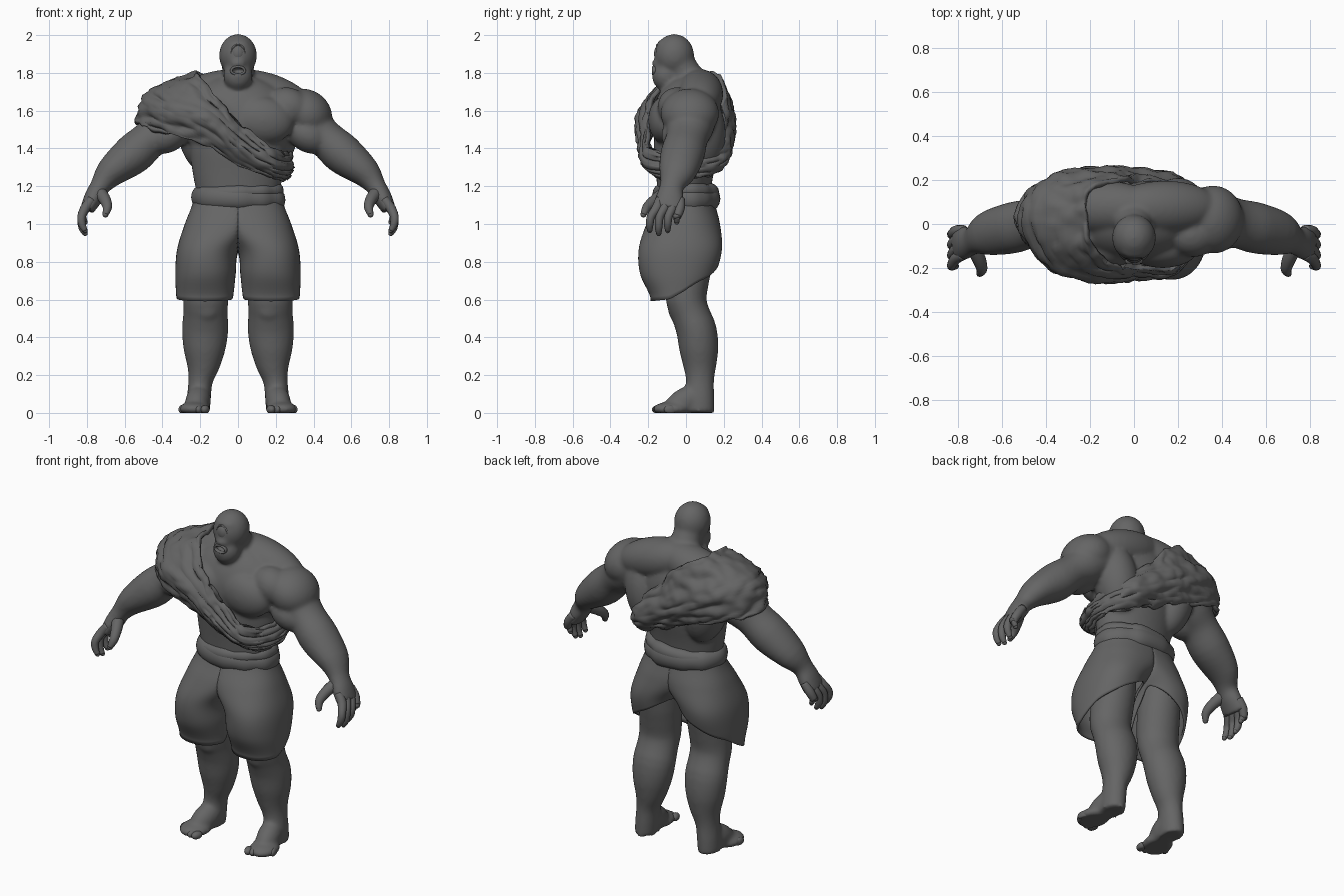
import bpy, bmesh, math
from mathutils import Vector, Matrix, Euler, noise

cube = bpy.data.objects.get("Cube")
if cube:
    bpy.data.objects.remove(cube, do_unlink=True)

grey = bpy.data.materials.new("clay_grey")
grey.use_nodes = True
TONE = (0.13, 0.13, 0.13, 1)
grey.diffuse_color = TONE
grey.node_tree.nodes["Principled BSDF"].inputs["Base Color"].default_value = TONE


def finish(bm, name):
    bmesh.ops.recalc_face_normals(bm, faces=bm.faces)
    mesh = bpy.data.meshes.new(name)
    bm.to_mesh(mesh)
    bm.free()
    mesh.materials.append(grey)
    mesh.shade_smooth()
    ob = bpy.data.objects.new(name, mesh)
    bpy.context.collection.objects.link(ob)
    return ob


def mirror(bm):
    twin = bmesh.ops.duplicate(bm, geom=bm.verts[:] + bm.edges[:] + bm.faces[:])["geom"]
    for v in twin:
        if isinstance(v, bmesh.types.BMVert):
            v.co.x *= -1


def flatten_soles(bm):
    for v in bm.verts:
        v.co.z = max(v.co.z, 0)


def spline(pts, t):
    """Smooth curve through a list of tuples, t in 0..1."""
    f = min(max(t, 0), 1) * (len(pts) - 1)
    i = min(int(f), len(pts) - 2)
    f -= i
    a, b, c, d = (Vector(pts[min(max(k, 0), len(pts) - 1)]) for k in range(i - 1, i + 3))
    return b + (c - a) * (f / 2) + (a * 2 - b * 5 + c * 4 - d) * (f * f / 2) + (b * 3 - a - c * 3 + d) * (f ** 3 / 2)


def blob(bm, c, r, rot=(0, 0, 0), detail=4):
    m = Matrix.LocRotScale(Vector(c), Euler([math.radians(a) for a in rot]), Vector(r))
    bmesh.ops.create_icosphere(bm, subdivisions=detail, radius=1, matrix=m)


def skin(bm, rings, caps=True, wrap=True):
    rows = [[bm.verts.new(p) for p in ring] for ring in rings]
    n = len(rows[0])
    for a, b in zip(rows, rows[1:]):
        for i in range(n if wrap else n - 1):
            j = (i + 1) % n
            bm.faces.new((a[i], a[j], b[j], b[i]))
    if caps:
        bm.faces.new(rows[0])
        bm.faces.new(rows[-1])


def limb(bm, stations, steps=24, sides=24):
    """Tapered limb; each station is x, y, z, radius across, radius along y."""
    pts = [spline(stations, i / steps) for i in range(steps + 1)]
    rings = []
    for i, p in enumerate(pts):
        tangent = Vector((pts[min(i + 1, steps)] - pts[max(i - 1, 0)])[:3]).normalized()
        across = tangent.cross(Vector((0, 1, 0))).normalized()
        depth = across.cross(tangent)
        rings.append([Vector(p[:3]) + across * p[3] * math.cos(a) + depth * p[4] * math.sin(a)
                      for a in (math.tau * k / sides for k in range(sides))])
    skin(bm, rings)


def digit(bm, *path):
    """Finger with a rounded tip; path rows are x, y, z, radius."""
    limb(bm, [(*p, p[3]) for p in path], 14, 12)
    blob(bm, path[-1][:3], [path[-1][3]] * 3, detail=2)


# Fingers, thumbs and toes
bm = bmesh.new()
for i in range(4):
    y = -.155 + .041 * i
    tip = (.965, .95, .965, 1.01)[i]
    digit(bm, (.775, y * .9, 1.13, .024), (.808, y, 1.085, .026), (.828, y * 1.13 - .01, 1.04, .022),
          (.826, y * 1.16 - .012, tip + .035, .02), (.81, y * 1.16 - .012, tip, .014))
digit(bm, (.735, -.1, 1.17, .036), (.705, -.16, 1.13, .031), (.692, -.205, 1.09, .025), (.702, -.225, 1.05, .016))
for i in range(5):
    blob(bm, (.174 + .031 * i, -.146 + .004 * i * i, .018), (.023 - .002 * i, .035, .023), (0, 0, 14), 3)
mirror(bm)
flatten_soles(bm)
finish(bm, "fingers_and_toes")

# Body: one side of the muscles and limbs
bm = bmesh.new()
blob(bm, (.13, -.11, 1.55), (.165, .09, .125), (0, 10, 0))       # chest
blob(bm, (.14, .075, 1.688), (.26, .122, .115), (0, 16, 0))      # trapezius
blob(bm, (.2, .08, 1.48), (.12, .13, .22), (0, 12, 0))           # back muscle
blob(bm, (.36, .02, 1.585), (.145, .155, .125), (0, 35, 0))      # shoulder
blob(bm, (.27, -.05, 1.62), (.12, .1, .1), (0, 25, 0))           # front of shoulder
blob(bm, (.37, -.03, 1.47), (.12, .1, .09), (0, 30, 0))          # biceps
limb(bm, [(.28, .03, 1.6, .12, .14), (.38, .02, 1.52, .12, .13), (.46, .005, 1.455, .1, .112),
          (.555, -.018, 1.37, .108, .117), (.67, -.045, 1.277, .082, .1),
          (.73, -.075, 1.2, .054, .064), (.765, -.085, 1.14, .05, .075), (.8, -.092, 1.075, .038, .083)])
limb(bm, [(.16, .03, .98, .11, .13), (.16, .02, .8, .12, .12), (.17, .0, .62, .12, .11),
          (.172, .022, .53, .118, .102), (.174, .055, .44, .123, .107), (.178, .068, .34, .112, .104),
          (.184, .073, .25, .088, .088), (.198, .074, .17, .065, .074), (.207, .07, .08, .064, .08),
          (.212, .067, 0, .062, .083)])
blob(bm, (.165, -.045, .55), (.07, .05, .07))                    # kneecap
blob(bm, (.212, .0, .06), (.066, .13, .075), (28, 0, 10))        # instep
blob(bm, (.23, -.075, .02), (.083, .1, .04), (0, 0, 10))         # ball of foot
mirror(bm)

# Body: central trunk, neck and head
blob(bm, (0, .01, 1.54), (.3, .19, .25))
limb(bm, [(0, 0, 1.0, .2, .14), (0, -.01, 1.12, .21, .138), (0, -.008, 1.25, .237, .15),
          (0, 0, 1.4, .255, .172), (0, 0, 1.5, .24, .16)], 16, 40)
limb(bm, [(0, .055, 1.68, .125, .125), (0, .005, 1.78, .088, .088), (0, -.05, 1.88, .085, .08)])
blob(bm, (0, -.062, 1.892), (.1, .105, .114))
blob(bm, (0, -.105, 1.785), (.078, .075, .083))
blob(bm, (0, -.125, 1.95), (.06, .03, .024))                     # brow
blob(bm, (0, -.155, 1.85), (.04, .026, .022))                    # nose
flatten_soles(bm)
body = finish(bm, "body")
remesh = body.modifiers.new("fuse", "REMESH")
remesh.mode = "VOXEL"
remesh.voxel_size = .0105
remesh.use_smooth_shade = True
soft = body.modifiers.new("soften", "SMOOTH")
soft.factor = .5
soft.iterations = 11

# Mouth cavity
bm = bmesh.new()
blob(bm, (0, -.18, 1.812), (.033, .055, .02))
cutter = finish(bm, "mouth_cutter")
cutter.hide_render = True
cutter.hide_viewport = True
cut = body.modifiers.new("mouth", "BOOLEAN")
cut.operation = "DIFFERENCE"
cut.object = cutter


def loop(name, c, rx, ry, tube, tilt=0, wave=0, upright=False, sides=64):
    """Closed ring of rolled material, lying flat or facing the front."""
    bm = bmesh.new()
    rings = []
    for i in range(sides + 1):
        a = math.tau * i / sides
        w = 1 + wave * noise.noise(Vector((math.cos(a), math.sin(a), c[2])) * 2.5)
        ring = []
        for k in range(14):
            b = math.tau * k / 14
            out = tube[0] * w * math.cos(b)
            p = Vector(((rx + out) * math.cos(a), (ry + out) * math.sin(a), tube[1] * w * math.sin(b)))
            p.z += tilt * p.x
            ring.append(Vector(c) + (Vector((p.x, p.z, p.y)) if upright else p))
        rings.append(ring)
    skin(bm, rings, caps=False)
    bmesh.ops.remove_doubles(bm, verts=bm.verts, dist=.0001)
    return finish(bm, name)


# Single eye, eyelid and lips
bm = bmesh.new()
blob(bm, (0, -.142, 1.902), (.036, .027, .045))
finish(bm, "eye")
loop("eyelid", (0, -.146, 1.902), .036, .046, (.006, .012), upright=True)
loop("lips", (0, -.167, 1.812), .035, .021, (.007, .012), upright=True)

# Rolled waistband
loop("waist_roll", (0, 0, 1.135), .203, .135, (.046, .06), -.03, .25)
loop("waist_fold", (0, 0, 1.165), .203, .137, (.038, .042), .05, .3)

# Shorts: rows are centre x, centre y, radius x, radius y from waist to hem
PROFILE = [(0, 0, .235, .15), (.07, -.015, .212, .195), (.157, -.03, .165, .22),
           (.172, -.043, .16, .2), (.175, -.045, .152, .142)]
TOP, LOW = 1.13, .605
bm = bmesh.new()
for side in (1, -1):
    rings = []
    for i in range(25):
        ring = []
        for k in range(64):
            a = math.tau * k / 64
            ca, sa = math.cos(a), math.sin(a)
            back = min(max(sa + .35, 0), 1)
            hem = LOW + .014 * min(sa, 0) + back * back * (3 - 2 * back) * (.07 + .11 * (1 - ca))
            z = TOP + (hem - TOP) * i / 24
            cx, cy, rx, ry = spline(PROFILE, (TOP - z) / (TOP - LOW))
            x = cx + rx * math.copysign(abs(ca) ** .9, ca)
            ring.append((side * max(x, -.003), cy + ry * math.copysign(abs(sa) ** .9, sa), z))
        rings.append(ring)
    skin(bm, rings, caps=False)
shorts = finish(bm, "shorts")
shorts.modifiers.new("cloth", "SOLIDIFY").thickness = .012

# Sash: lower edge, middle and upper edge, going round from the left hip over the right shoulder
SASH = [((.26, 0, 1.24), (.28, 0, 1.31), (.262, 0, 1.38)),
        ((.18, -.15, 1.25), (.19, -.205, 1.32), (.18, -.18, 1.4)),
        ((0, -.165, 1.32), (0, -.24, 1.42), (.02, -.185, 1.52)),
        ((-.2, -.19, 1.44), (-.17, -.25, 1.56), (-.09, -.18, 1.64)),
        ((-.4, -.15, 1.49), (-.365, -.185, 1.63), (-.19, -.1, 1.765)),
        ((-.53, .02, 1.53), (-.468, .02, 1.695), (-.21, .03, 1.79)),
        ((-.44, .16, 1.5), (-.38, .195, 1.65), (-.2, .145, 1.79)),
        ((-.2, .19, 1.42), (-.18, .245, 1.56), (-.07, .19, 1.72)),
        ((0, .17, 1.34), (0, .24, 1.46), (.03, .19, 1.6)),
        ((.18, .15, 1.27), (.2, .2, 1.35), (.2, .17, 1.46))]
SASH = SASH[-1:] + SASH + SASH[:2]
bm = bmesh.new()
COLS, ROWS = 150, 28
rings = []
for i in range(COLS):
    t = (1 + 10 * i / COLS) / 12
    a = math.tau * i / COLS
    spine = [spline([s[k] for s in SASH], t) for k in range(3)]
    ring = []
    for j in range(ROWS + 1):
        v = j / ROWS
        p = spline(spine, v)
        out = Vector((p.x * .6, p.y, max(p.z - 1.6, 0))).normalized()
        spot = Vector((math.cos(a) * 2.2, math.sin(a) * 2.2, v * 7))
        fold = 1 - 2 * abs(noise.noise(spot))
        crinkle = noise.noise(p * 24)
        edge = noise.noise(p * 14 + Vector((5, 0, 0))) * abs(2 * v - 1) ** 3
        ring.append(p + out * (.018 * (fold - .4) + .006 * crinkle) + Vector((0, 0, .02 * edge)))
    rings.append(ring)
rings.append(rings[0])
skin(bm, rings, caps=False, wrap=False)
bmesh.ops.remove_doubles(bm, verts=bm.verts, dist=.0001)
sash = finish(bm, "sash")
thick = sash.modifiers.new("cloth", "SOLIDIFY")
thick.thickness = .024
thick.offset = 0
